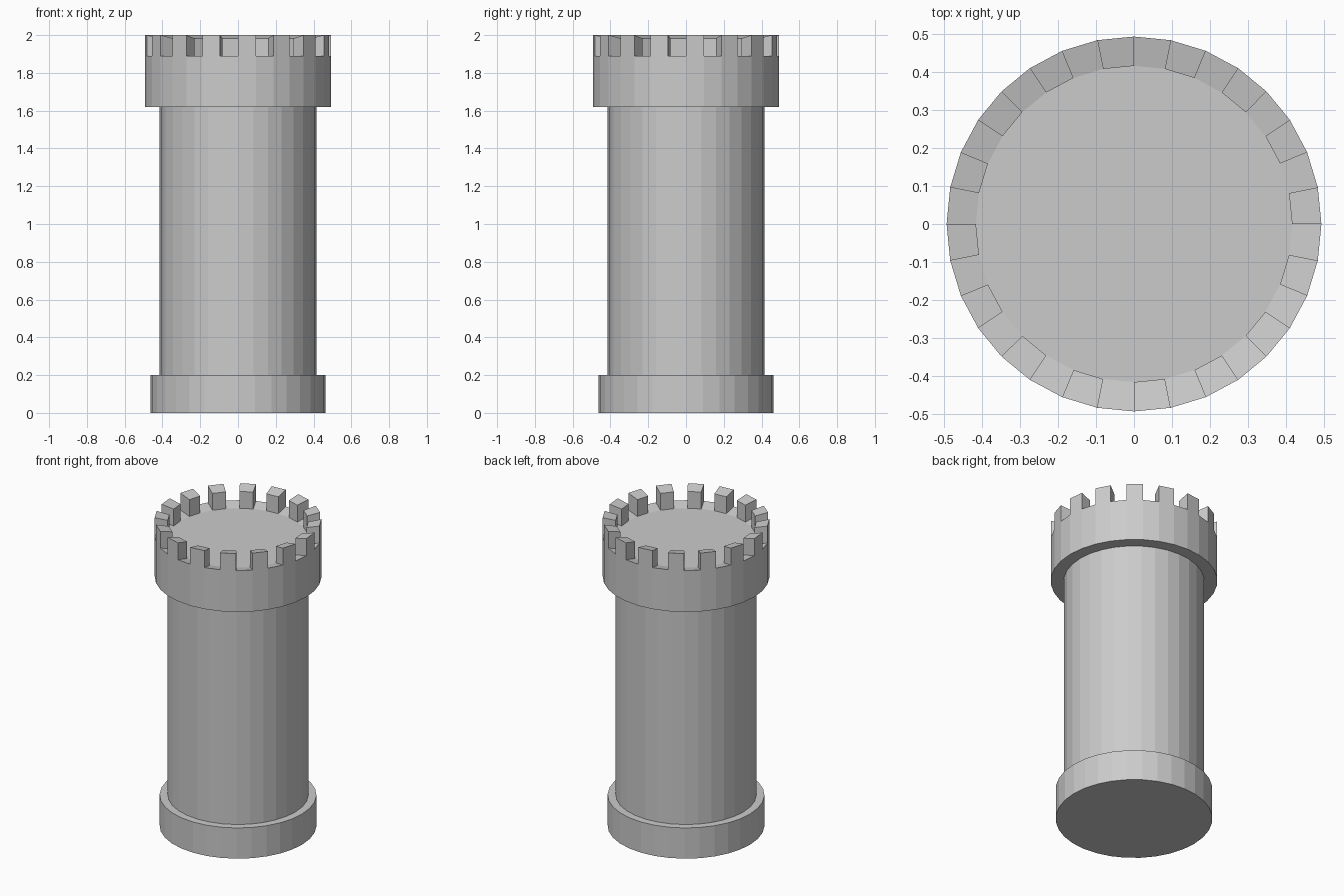
import bpy, bmesh
from math import cos, sin, tau

if "Cube" in bpy.data.objects:
    bpy.data.objects.remove(bpy.data.objects["Cube"])

SIDES = 32
BASE_R, SHAFT_R, HEAD_R = 0.463, 0.415, 0.492
MERLON_H = 0.11

# Tower outline from the foot up to the walkway (radius, height)
profile = [
    (BASE_R, 0.0), (BASE_R, 0.2),        # base
    (SHAFT_R, 0.2), (SHAFT_R, 1.62),     # shaft
    (HEAD_R, 1.62), (HEAD_R, 1.89),      # head
    (SHAFT_R, 1.873),                    # rim sloping inward to the walkway
]

bm = bmesh.new()
rings = [[bm.verts.new((r * cos(tau * i / SIDES), r * sin(tau * i / SIDES), z))
          for i in range(SIDES)] for r, z in profile]

# Walls
rim = []
for k, (low, high) in enumerate(zip(rings, rings[1:])):
    for i in range(SIDES):
        j = (i + 1) % SIDES
        face = bm.faces.new((low[i], low[j], high[j], high[i]))
        if k == len(rings) - 2:
            rim.append(face)

# Underside and walkway floor
bm.faces.new(rings[0][::-1])
bm.faces.new(rings[-1])

# Merlons: raise every other rim face
raised = bmesh.ops.extrude_discrete_faces(bm, faces=rim[::2])["faces"]
# Discrete extrusion keeps each merlon as its own block
bmesh.ops.translate(bm, vec=(0, 0, MERLON_H),
                    verts=list({v for f in raised for v in f.verts}))
bmesh.ops.recalc_face_normals(bm, faces=bm.faces)

mesh = bpy.data.meshes.new("castle_tower")
bm.to_mesh(mesh)
bm.free()
tower = bpy.data.objects.new("castle_tower", mesh)
bpy.context.collection.objects.link(tower)
